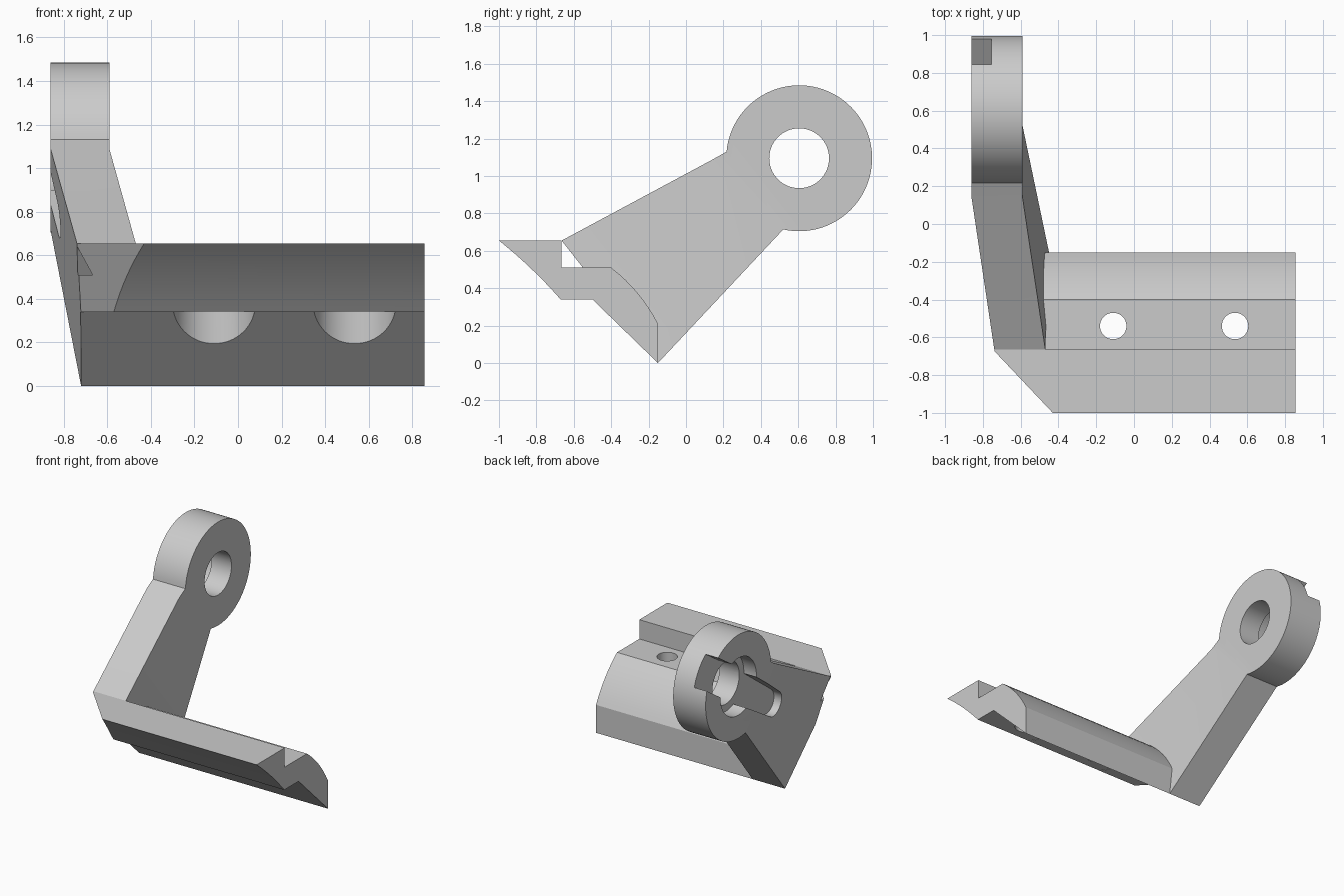
import bpy, bmesh
from math import sin, cos, radians
from mathutils import Vector

if "Cube" in bpy.data.objects:
    bpy.data.objects.remove(bpy.data.objects["Cube"], do_unlink=True)

GREY = (0.6, 0.6, 0.6, 1)
grey = bpy.data.materials.new("plain grey")
grey.use_nodes = True
grey.diffuse_color = GREY
grey.node_tree.nodes["Principled BSDF"].inputs["Base Color"].default_value = GREY


def arc(cy, cz, r, a0, a1, n):
    """Points on an arc, angles in degrees."""
    angles = [radians(a0 + (a1 - a0) * i / n) for i in range(n + 1)]
    return [(cy + r * cos(a), cz + r * sin(a)) for a in angles]


def circle(cy, cz, r, n=64):
    return arc(cy, cz, r, 0, 360, n)[:-1]


def bow(p, q, sag, n=8):
    """Shallow curve between two profile points."""
    p, q = Vector(p), Vector(q)
    side = Vector((q.y - p.y, p.x - q.x)).normalized()
    return [tuple(p.lerp(q, i / n) + side * sag * 4 * (i / n) * (1 - i / n))
            for i in range(n + 1)]


def finish(name, bm):
    bmesh.ops.recalc_face_normals(bm, faces=bm.faces)
    mesh = bpy.data.meshes.new(name)
    bm.to_mesh(mesh)
    bm.free()
    mesh.materials.append(grey)
    obj = bpy.data.objects.new(name, mesh)
    bpy.context.collection.objects.link(obj)
    return obj


def prism(outline, lo, hi, axis="x"):
    """Extrude a closed outline along x (yz outline) or z (xy outline)."""
    bm = bmesh.new()
    rings = [[bm.verts.new((h, a, b) if axis == "x" else (a, b, h))
              for a, b in outline] for h in (lo, hi)]
    skin(bm, *rings)
    for ring in rings:
        bm.faces.new(ring)
    return bm


def skin(bm, first, second):
    n = len(first)
    for i in range(n):
        j = (i + 1) % n
        bm.faces.new((first[i], first[j], second[j], second[i]))


def cut(obj, bm):
    """Subtract a shape and bake the result."""
    cutter = finish("cutter", bm)
    cutter.hide_render = True
    mod = obj.modifiers.new("cut", "BOOLEAN")
    mod.operation, mod.solver, mod.object = "DIFFERENCE", "EXACT", cutter
    graph = bpy.context.evaluated_depsgraph_get()
    baked = bpy.data.meshes.new_from_object(obj.evaluated_get(graph))
    obj.modifiers.clear()
    obj.data = baked
    bpy.data.objects.remove(cutter, do_unlink=True)


def trim(bm, points, inside):
    """Cut off everything beyond the plane through three points, and cap it."""
    a, b, c = map(Vector, points)
    normal = (b - a).cross(c - a).normalized()
    if normal.dot(Vector(inside) - a) > 0:
        normal = -normal
    geom = bm.verts[:] + bm.edges[:] + bm.faces[:]
    bmesh.ops.bisect_plane(bm, geom=geom, plane_co=a, plane_no=normal, clear_outer=True)
    bmesh.ops.holes_fill(bm, edges=[e for e in bm.edges if e.is_boundary], sides=0)


# Shared dimensions
OUT, THICK, END = -0.86, 0.27, 0.855
HUB = (0.605, 1.095)
LOW, FRONT = (-0.15, 0.0), (-0.665, 0.655)


def outer_x(y, z):
    """Slanted outer side of the arm."""
    return -0.72 - 0.14 * (0.365 * (y + 0.15) + 0.4 * z) / 0.5306


# Mounting bar: constant section, mitred at the arm end
section = [FRONT, (-0.665, 0.51)]
section += bow((-0.40, 0.51), (-0.15, 0.21), -0.022)
section += [LOW, (-0.5, 0.34)]
section += bow((-0.67, 0.34), (-1.0, 0.655), 0.01)
bm = prism(section, -1.2, END)
inside = (0.5, -0.5, 0.4)
side = [(outer_x(y, z), y, z) for y, z in (LOW, (0.52, 0.715), (0.12, 1.08))]
trim(bm, side, inside)
trim(bm, [(-0.74, -0.672, 0.655), (-0.43, -1.0, 0.655), (-0.57, -0.67, 0.34)], inside)
bar = finish("mounting_bar", bm)

# Screw holes with wide recesses on the underside
for x in (-0.11, 0.535):
    cut(bar, prism(circle(x, -0.54, 0.19), -0.3, 0.342, "z"))
    cut(bar, prism(circle(x, -0.54, 0.07), -0.3, 0.9, "z"))

# Arm: straight round head, then a bent shank running down to the bar
bm = bmesh.new()
head = arc(*HUB, 0.39, -102.6, 174.8, 72) + [(0.14, 1.087)]
outer, inner = [[bm.verts.new((x, y, z)) for y, z in head] for x in (OUT, OUT + THICK)]
for ring in (outer, inner):
    bm.faces.new(ring)
for i in range(len(head) - 1):
    bm.faces.new((outer[i], outer[i + 1], inner[i + 1], inner[i]))
foot = [bm.verts.new((outer_x(y, z) + t, y, z))
        for (y, z), t in ((LOW, 0), (FRONT, 0), (FRONT, THICK), (LOW, THICK))]
skin(bm, [outer[0], outer[-1], inner[-1], inner[0]], foot)
bm.faces.new(foot)
arm = finish("bent_arm", bm)

# Bore, counterbore, and the tapered slot with its rim notch
FLOOR = -0.755
cut(arm, prism(circle(*HUB, 0.16), -1.2, 0))
cut(arm, prism(circle(*HUB, 0.215), -1.2, FLOOR))
slot = [(-0.5, 0.12), (-0.5, -0.12), (0, -0.12)]
slot += arc(0.58, 0, 0.092, -85, 85, 20) + [(0, 0.12)]
turn = radians(214)
slot = [(HUB[0] + u * cos(turn) - v * sin(turn), HUB[1] + u * sin(turn) + v * cos(turn))
        for u, v in slot]
cut(arm, prism(slot, -1.2, FLOOR))

# Smooth the round walls, keep the edges crisp
for obj in (bar, arm):
    bpy.ops.object.select_all(action="DESELECT")
    obj.select_set(True)
    bpy.context.view_layer.objects.active = obj
    bpy.ops.object.shade_smooth_by_angle(angle=radians(25))
